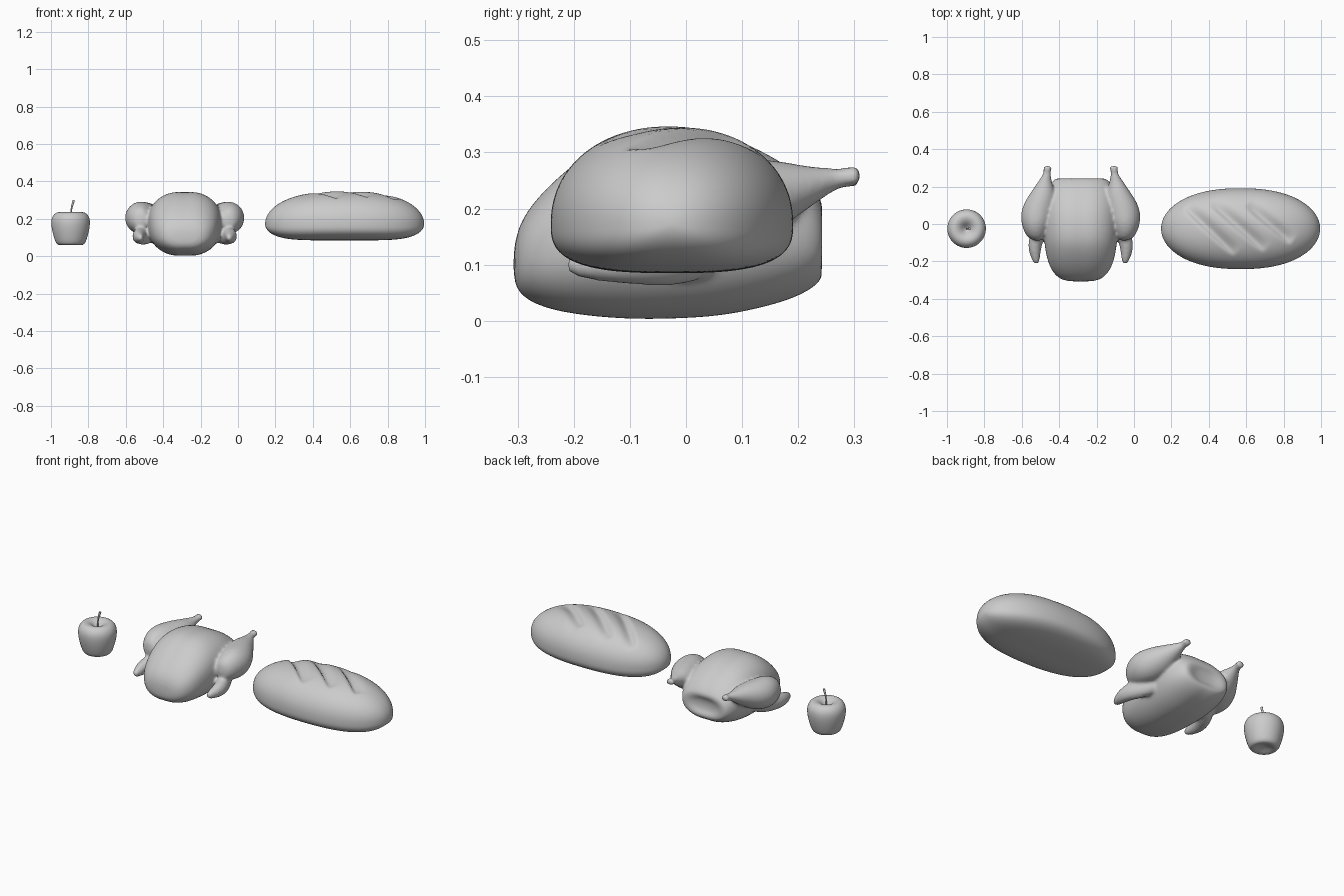
import bpy, bmesh, math
from mathutils import Vector

if "Cube" in bpy.data.objects:
    bpy.data.objects.remove(bpy.data.objects["Cube"])


def sgn_pow(v, e):
    return math.copysign(abs(v) ** e, v)


def loft(bm, rings):
    """Skin a list of point rings into a closed shell."""
    rows = [[bm.verts.new(p) for p in ring] for ring in rings]
    n = len(rows[0])
    for a, b in zip(rows, rows[1:]):
        for i in range(n):
            j = (i + 1) % n
            bm.faces.new((a[i], a[j], b[j], b[i]))
    bm.faces.new(rows[0][::-1])
    bm.faces.new(rows[-1])


def finish(bm, name):
    bmesh.ops.recalc_face_normals(bm, faces=bm.faces)
    me = bpy.data.meshes.new(name)
    bm.to_mesh(me)
    bm.free()
    me.shade_smooth()
    ob = bpy.data.objects.new(name, me)
    bpy.context.collection.objects.link(ob)
    return ob


def ring_y(y, cx, cz, rx, rz, power=2.0, groove=0.0, n=24):
    """Superellipse ring facing along y, with optional centre groove."""
    pts = []
    for i in range(n):
        a = math.tau * i / n
        x = rx * sgn_pow(math.cos(a), 2 / power)
        z = rz * sgn_pow(math.sin(a), 2 / power)
        z *= 1 - groove * math.exp(-(x / 0.03) ** 2)
        pts.append((cx + x, y, cz + z))
    return pts


# Roast chicken: body, drumsticks and wings fused into one skin
CX = -0.285
body = [  # y, bottom, top, half width
    (-0.308, 0.07, 0.13, 0.06), (-0.295, 0.04, 0.185, 0.115),
    (-0.25, 0.018, 0.24, 0.157), (-0.19, 0.006, 0.293, 0.18),
    (-0.11, -0.002, 0.342, 0.195), (-0.03, -0.002, 0.352, 0.2),
    (0.06, 0.003, 0.34, 0.2), (0.13, 0.018, 0.31, 0.193),
    (0.19, 0.035, 0.275, 0.175), (0.235, 0.06, 0.23, 0.15),
    (0.25, 0.085, 0.2, 0.12), (0.225, 0.11, 0.175, 0.06)]
leg = [  # y, offset, centre z, half width, half height
    (-0.09, 0.23, 0.19, 0.03, 0.04), (-0.06, 0.24, 0.2, 0.056, 0.066),
    (0.0, 0.238, 0.205, 0.08, 0.087), (0.06, 0.232, 0.205, 0.09, 0.088),
    (0.12, 0.215, 0.213, 0.085, 0.077), (0.17, 0.2, 0.225, 0.066, 0.06),
    (0.22, 0.193, 0.238, 0.04, 0.037), (0.26, 0.182, 0.251, 0.022, 0.021),
    (0.285, 0.178, 0.256, 0.019, 0.016), (0.3, 0.178, 0.258, 0.026, 0.02),
    (0.312, 0.178, 0.258, 0.02, 0.016)]
wing = [
    (-0.215, 0.237, 0.1, 0.01, 0.014), (-0.19, 0.24, 0.1, 0.022, 0.024),
    (-0.14, 0.247, 0.105, 0.034, 0.037), (-0.08, 0.24, 0.11, 0.04, 0.047),
    (0.0, 0.2, 0.12, 0.05, 0.06), (0.06, 0.17, 0.12, 0.03, 0.03)]

bm = bmesh.new()
loft(bm, [ring_y(y, CX, (lo + hi) / 2, rx, (hi - lo) / 2, 2.3, 0.04, 32)
          for y, lo, hi, rx in body])
for side in (-1, 1):
    for limb in (leg, wing):
        loft(bm, [ring_y(y, CX + side * off, cz, rx, rz)
                  for y, off, cz, rx, rz in limb])
chicken = finish(bm, "roast_chicken")
m = chicken.modifiers.new("round", 'SUBSURF')
m.levels = m.render_levels = 2
m = chicken.modifiers.new("fuse", 'REMESH')
m.mode = 'VOXEL'
m.voxel_size = 0.008
m.use_smooth_shade = True
m = chicken.modifiers.new("soften", 'SMOOTH')
m.factor = 0.5
m.iterations = 8

# Bread loaf with three diagonal slashes
BX, BY, HALF = 0.57, -0.025, 0.425
slashes = [((0.27, 0.09), (0.54, -0.16)), ((0.41, 0.11), (0.70, -0.14)),
           ((0.60, 0.10), (0.84, -0.10))]


def slash_depth(x, y):
    d = 0.0
    for a, b in slashes:
        a, b, p = Vector(a), Vector(b), Vector((x, y))
        ab = b - a
        t = (p - a).dot(ab) / ab.length_squared
        across = (p - a).cross(ab.normalized())
        width = 0.012 if across > 0 else 0.04
        fade = max(0.0, 1 - abs(2 * t - 1) ** 4) if 0 < t < 1 else 0.0
        d += 0.026 * fade * math.exp(-(across / width) ** 2)
    return d


rings = []
for i in range(121):
    u = math.cos(math.pi * (1 - i / 120)) * 0.9998
    x = BX + HALF * u
    w = 0.216 * (1 - abs(u) ** 2.3) ** 0.5
    hi = 0.175 * (1 - abs(u) ** 2.6) ** 0.5
    lo = 0.087 * (1 - abs(u) ** 5) ** 0.5
    ring = []
    for k in range(96):
        a = math.tau * k / 96
        s = math.sin(a)
        p = 2.15 if s > 0 else 2.9
        y = BY + w * sgn_pow(math.cos(a), 2 / p)
        z = 0.172 + (hi if s > 0 else lo) * sgn_pow(s, 2 / p)
        if s > 0:
            z -= slash_depth(x, y) * min(1, s * 2)
        ring.append((x, y, z))
    rings.append(ring)
bm = bmesh.new()
loft(bm, rings)
finish(bm, "bread_loaf")

# Apple, turned from a profile with a dimple at each end
AX, AY = -0.895, -0.025
profile = [(0.003, 0.075), (0.03, 0.07), (0.055, 0.058), (0.076, 0.063),
           (0.088, 0.095), (0.099, 0.135), (0.105, 0.175), (0.102, 0.208),
           (0.084, 0.232), (0.06, 0.238), (0.035, 0.228), (0.016, 0.208),
           (0.003, 0.198)]
bm = bmesh.new()
loft(bm, [[(AX + r * math.cos(math.tau * k / 32),
            AY + r * math.sin(math.tau * k / 32), z) for k in range(32)]
          for r, z in profile])
apple = finish(bm, "apple")
m = apple.modifiers.new("round", 'SUBSURF')
m.levels = m.render_levels = 2

# Apple stem, slightly bent and flared at the tip
cu = bpy.data.curves.new("apple_stem", 'CURVE')
cu.dimensions = '3D'
cu.bevel_depth = 0.006
cu.bevel_resolution = 3
cu.use_fill_caps = True
sp = cu.splines.new('BEZIER')
path = [(AX, 0.195, 0.8), (AX + 0.004, 0.25, 0.7), (AX + 0.017, 0.3, 1.1)]
sp.bezier_points.add(len(path) - 1)
for bp, (x, z, r) in zip(sp.bezier_points, path):
    bp.co = (x, AY, z)
    bp.radius = r
    bp.handle_left_type = bp.handle_right_type = 'AUTO'
stem = bpy.data.objects.new("apple_stem", cu)
bpy.context.collection.objects.link(stem)
